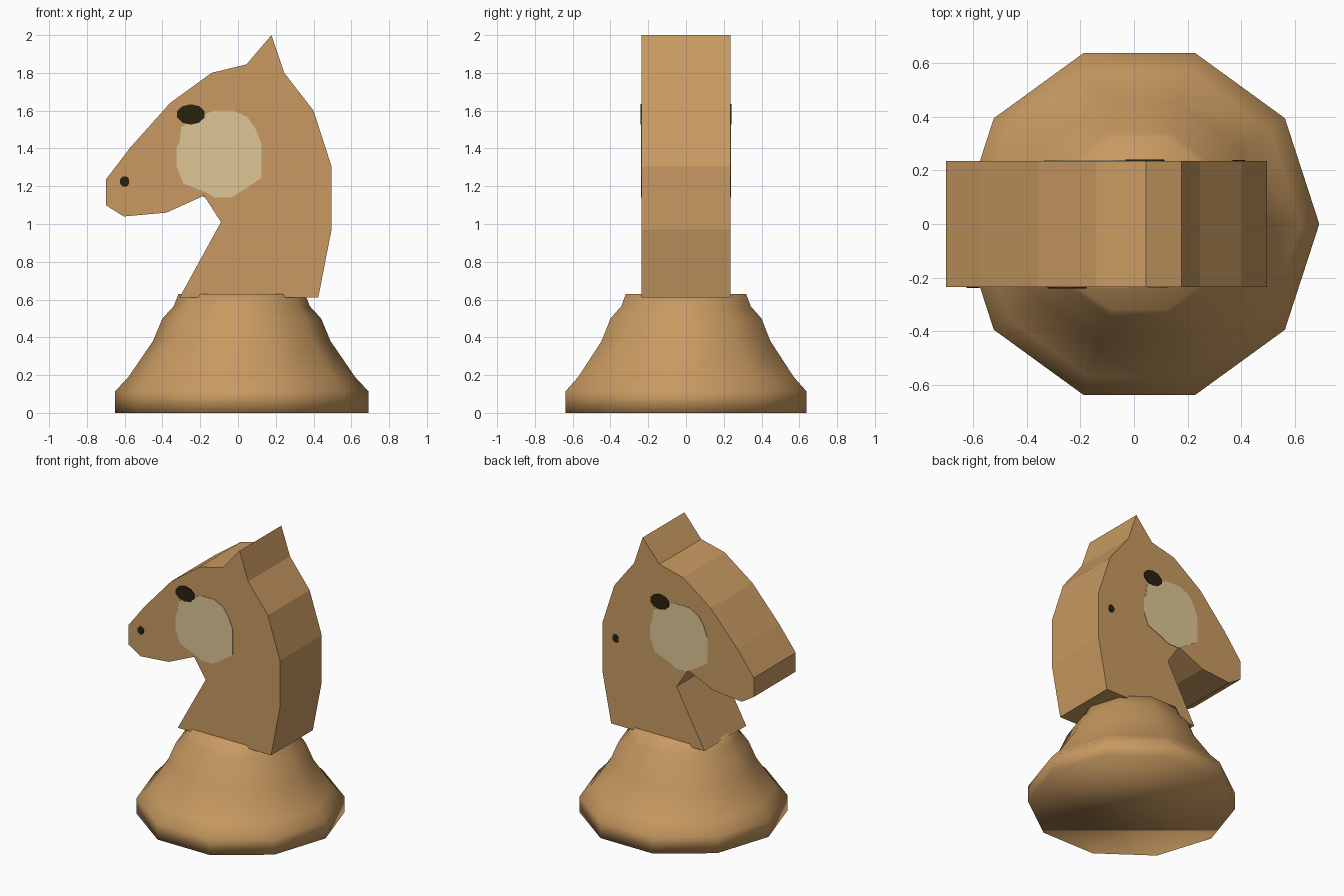
import bpy, bmesh, math

if "Cube" in bpy.data.objects:
    bpy.data.objects.remove(bpy.data.objects["Cube"])


def material(name, rgb):
    lin = [((c / 255 + 0.055) / 1.055) ** 2.4 if c > 10 else c / 255 / 12.92 for c in rgb]
    m = bpy.data.materials.new(name)
    m.diffuse_color = (*lin, 1)
    m.use_nodes = True
    m.node_tree.nodes["Principled BSDF"].inputs["Base Color"].default_value = m.diffuse_color
    return m


def finish(bm, name, mat, smooth=False):
    bmesh.ops.recalc_face_normals(bm, faces=bm.faces[:])
    for f in bm.faces:
        f.smooth = smooth
    me = bpy.data.meshes.new(name)
    bm.to_mesh(me)
    bm.free()
    me.materials.append(mat)
    ob = bpy.data.objects.new(name, me)
    bpy.context.collection.objects.link(ob)
    return ob


def prism(name, outline, y0, y1, mat):
    """Extrude an x-z outline from y0 to y1."""
    bm = bmesh.new()
    face = bm.faces.new([bm.verts.new((x, y0, z)) for x, z in outline])
    ext = bmesh.ops.extrude_face_region(bm, geom=[face], use_keep_orig=True)
    for v in ext["geom"]:
        if isinstance(v, bmesh.types.BMVert):
            v.co.y = y1
    return finish(bm, name, mat)


def lathe(name, profile, sides, cx, mat):
    """Closed turned shape from (radius, z) pairs."""
    bm = bmesh.new()
    rings = []
    for r, z in profile:
        rings.append([bm.verts.new((cx + r * math.cos(math.tau * i / sides),
                                    r * math.sin(math.tau * i / sides), z))
                      for i in range(sides)])
    for a, b in zip(rings, rings[1:]):
        for i in range(sides):
            j = (i + 1) % sides
            bm.faces.new((a[i], a[j], b[j], b[i]))
    bm.faces.new(rings[0][::-1])
    bm.faces.new(rings[-1])
    return finish(bm, name, mat, smooth=True)


def ellipse(cx, cz, rx, rz, n):
    return [(cx + rx * math.cos(math.tau * (i + 0.5) / n),
             cz + rz * math.sin(math.tau * (i + 0.5) / n)) for i in range(n)]


wood = material("warm_wood", (200, 154, 97))
cream = material("cream_patch", (223, 198, 149))
dark = material("dark_brown", (40, 34, 15))

# Turned ten-sided base
lathe("base", [(0.67, 0), (0.67, 0.115), (0.60, 0.19), (0.47, 0.38),
               (0.42, 0.50), (0.36, 0.565), (0.335, 0.63)], 10, 0.02, wood)

# Flat-sided horse head and neck
W = 0.235
head = [(-0.31, 0.61), (-0.09, 1.01), (-0.18, 1.15), (-0.38, 1.06), (-0.605, 1.04),
        (-0.70, 1.10), (-0.70, 1.235), (-0.57, 1.405), (-0.36, 1.64), (-0.14, 1.80),
        (0.045, 1.845), (0.177, 2.0), (0.245, 1.80), (0.40, 1.60), (0.495, 1.305),
        (0.495, 0.97), (0.425, 0.61)]
prism("horse_head", head, -W, W, wood)

# Painted details: thin plates, the back set is mirrored about the patch centre
patch = [(-0.325, 1.41), (-0.325, 1.305), (-0.29, 1.215), (-0.165, 1.165), (-0.125, 1.14),
         (-0.035, 1.14), (0.045, 1.19), (0.125, 1.245), (0.125, 1.425), (0.09, 1.51),
         (0.05, 1.565), (-0.02, 1.60), (-0.135, 1.60), (-0.205, 1.56), (-0.30, 1.515),
         (-0.31, 1.43)]
details = [("cheek_patch", patch, 0.003, cream),
           ("eye", ellipse(-0.25, 1.58, 0.076, 0.054, 10), 0.006, dark),
           ("nostril", ellipse(-0.60, 1.225, 0.026, 0.03, 8), 0.003, dark)]
AXIS = -0.105
for name, outline, t, mat in details:
    prism(name + "_front", outline, -W - t, -W + 0.001, mat)
    flipped = [(2 * AXIS - x, z) for x, z in outline]
    prism(name + "_back", flipped, W - 0.001, W + t, mat)
